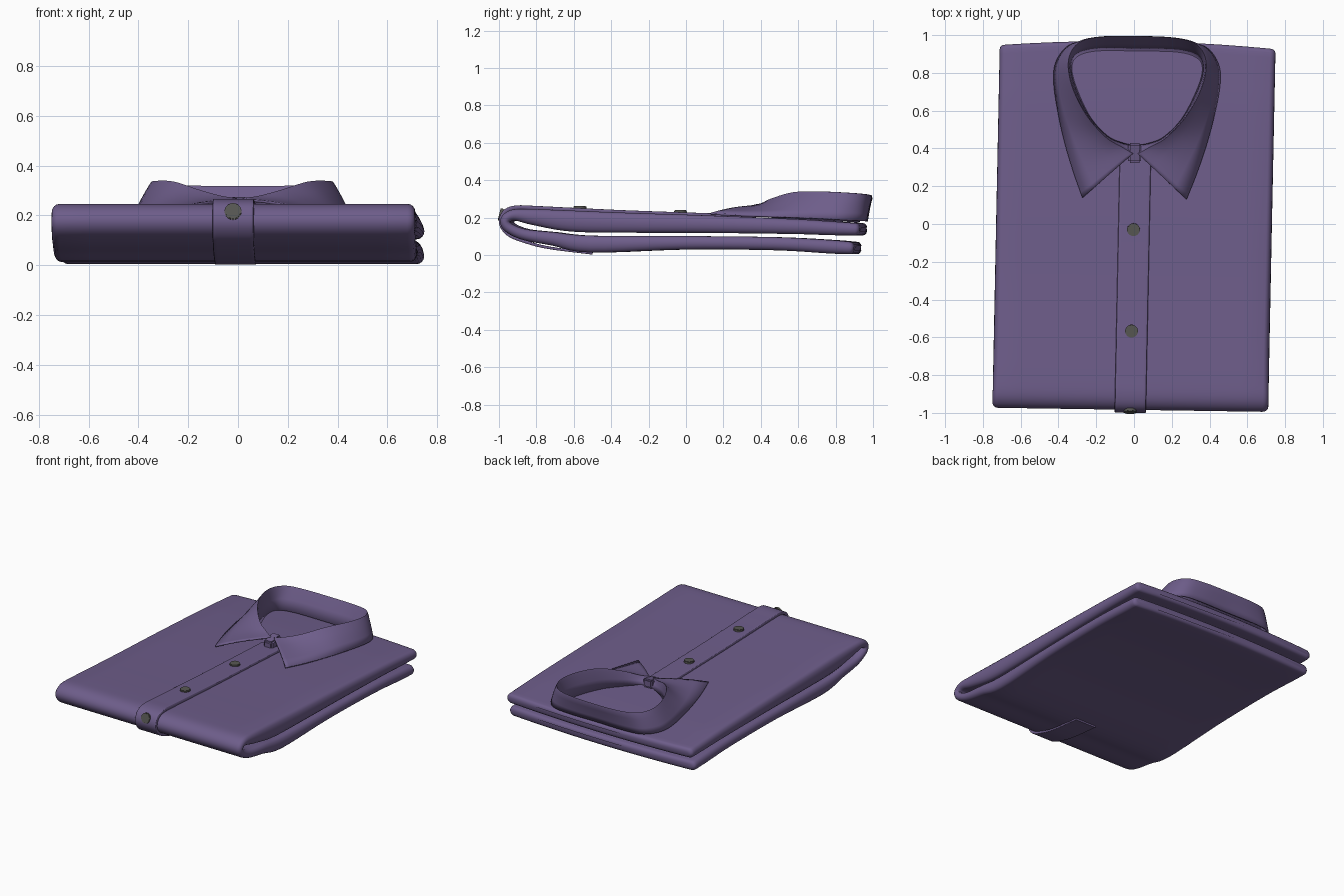
import bpy, bmesh, math
from mathutils import Vector

if "Cube" in bpy.data.objects:
    bpy.data.objects.remove(bpy.data.objects["Cube"])


def material(name, rgb):
    m = bpy.data.materials.new(name)
    m.diffuse_color = (*rgb, 1)
    m.use_nodes = True
    m.node_tree.nodes["Principled BSDF"].inputs["Base Color"].default_value = m.diffuse_color
    return m


PURPLE = material("purple cloth", (0.155, 0.11, 0.255))
GREY = material("dark grey button", (0.095, 0.095, 0.085))


def spline(pts, n):
    """Catmull-Rom curve through points of any dimension."""
    p = [Vector(q) for q in pts]
    p = [2 * p[0] - p[1]] + p + [2 * p[-1] - p[-2]]
    out = []
    for i in range(1, len(p) - 2):
        a, b, c, d = p[i - 1:i + 3]
        for k in range(n):
            t = k / n
            out.append(0.5 * (2 * b + (c - a) * t + (2 * a - 5 * b + 4 * c - d) * t * t
                              + (3 * b - a - 3 * c + d) * t ** 3))
    return out + [p[-2]]


def warp(x, y, z):
    """The shirt lies slightly askew, with sloping shoulders."""
    return (x + 0.02 * y, y - 0.015 * x - 0.06 * x * x * max(0, y), z)


def finish(name, bm, mat, angle=40):
    bmesh.ops.recalc_face_normals(bm, faces=bm.faces)
    me = bpy.data.meshes.new(name)
    bm.to_mesh(me)
    bm.free()
    ob = bpy.data.objects.new(name, me)
    bpy.context.collection.objects.link(ob)
    me.materials.append(mat)
    bpy.ops.object.select_all(action='DESELECT')
    ob.select_set(True)
    bpy.context.view_layer.objects.active = ob
    bpy.ops.object.shade_smooth_by_angle(angle=math.radians(angle))
    return ob


def folded_sheet(name, path, width, round_x, n=5, end_round=0.0):
    """Sweep a rounded slab along (y, z, half thickness) points."""
    pts = spline(path, n)
    rings = []
    for i, p in enumerate(pts):
        d = pts[min(i + 1, len(pts) - 1)] - pts[max(i - 1, 0)]
        d = Vector((d.x, d.y)).normalized()
        rings.append((Vector((p.x, p.y)), d, p.z, width))
    if end_round:
        for end, s in ((0, -1), (-1, 1)):
            c, d, h, w = rings[end]
            for k in (1, 2, 3):
                a = k * math.pi / 6.5
                r = (c + s * d * end_round * math.sin(a), d,
                     h * (0.25 + 0.75 * math.cos(a)), w - end_round * (1 - math.cos(a)))
                rings = [r] + rings if s < 0 else rings + [r]
    bm = bmesh.new()
    loops = []
    for c, d, h, w in rings:
        nrm = Vector((-d.y, d.x))
        cs = [(-(w - round_x) + 2 * (w - round_x) * k / 12, h) for k in range(13)]
        cs += [(w - round_x + round_x * math.sin(a), h * math.cos(a))
               for a in [math.pi * k / 8 for k in range(1, 8)]]
        cs += [(-x, -o) for x, o in cs]
        loop = []
        for x, o in cs:
            q = c + nrm * o
            loop.append(bm.verts.new(warp(x, q.x, max(q.y, 0))))
        loops.append(loop)
    m = len(loops[0])
    for a, b in zip(loops, loops[1:]):
        for k in range(m):
            bm.faces.new((a[k], a[(k + 1) % m], b[(k + 1) % m], b[k]))
    bm.faces.new(loops[0])
    bm.faces.new(loops[-1])
    return finish(name, bm, PURPLE, 50)


# Folded body: top layer, front fold, bottom layer
folded_sheet("shirt_body", [
    (0.945, .137, .033), (.8, .143, .037), (.6, .152, .040), (.1, .165, .047),
    (-.3, .172, .053), (-.6, .181, .056), (-.8, .202, .043), (-.9, .214, .031),
    (-.945, .2, .027), (-.957, .172, .026), (-.93, .14, .027), (-.85, .108, .030),
    (-.7, .086, .036), (-.5, .058, .045), (0, .065, .036), (.5, .060, .035),
    (.8, .044, .036), (.915, .037, .033)], 0.73, 0.03, end_round=0.022)

# Button placket running over the fold and underneath
folded_sheet("button_placket", [
    (.37, .206, .009), (.1, .215, .009), (-.3, .229, .009), (-.6, .242, .01),
    (-.8, .252, .01), (-.9, .255, .01), (-.96, .238, .01), (-.988, .195, .01),
    (-.982, .15, .01), (-.94, .104, .009), (-.85, .068, .008), (-.73, .038, .007),
    (-.5, .008, .006)], 0.083, 0.004)

# Collar: half curves from centre back to front, for band, fold rim and leaf edge
BAND = [(0, .92, .175), (.22, .918, .175), (.325, .885, .178), (.35, .82, .18),
        (.32, .71, .185), (.245, .56, .19), (.15, .46, .2), (.07, .425, .215), (.015, .415, .225)]
RIM = [(0, .993, .307), (.2, .987, .309), (.315, .955, .315), (.365, .865, .322),
       (.345, .73, .328), (.27, .58, .325), (.165, .46, .292), (.075, .405, .268), (.015, .37, .26)]
LEAF = [(0, .962, .18), (.23, .965, .18), (.355, .945, .182), (.425, .86, .186),
        (.437, .75, .193), (.41, .58, .2), (.372, .42, .207), (.325, .27, .213), (.275, .135, .22)]


def full(half):
    return spline([(-x, y, z) for x, y, z in half[:0:-1]] + half, 5)


band, rim, leaf = full(BAND), full(RIM), full(LEAF)
bm = bmesh.new()
columns = []
for b, r, l in zip(band, rim, leaf):
    up = Vector((0, 0, .006))
    col = [b, b.lerp(r, .5), b.lerp(r, .92), r + up, r.lerp(l, .08) + up * .6]
    col += [r.lerp(l, t) + up * 1.5 * math.sin(math.pi * t) for t in (.3, .5, .75, 1)]
    columns.append([bm.verts.new(warp(p.x, p.y + .06 * p.x ** 2 * p.y * .5, p.z)) for p in col])
for a, b in zip(columns, columns[1:]):
    for k in range(len(a) - 1):
        bm.faces.new((a[k], a[k + 1], b[k + 1], b[k]))
collar = finish("collar", bm, PURPLE, 60)
mod = collar.modifiers.new("cloth thickness", 'SOLIDIFY')
mod.thickness = 0.01
mod.offset = 0


# Small overlap tab that closes the collar band
bm = bmesh.new()
bmesh.ops.create_cube(bm, size=1)
for v in bm.verts:
    v.co = (.003 + v.co.x * .07, .375 + v.co.y * .105, .236 + v.co.z * .06 + v.co.y * .02)
bmesh.ops.bevel(bm, geom=bm.edges[:], offset=.01, segments=2, affect='EDGES')
finish("collar_tab", bm, PURPLE)

# Buttons: position and forward tilt
for i, (x, y, z, tilt) in enumerate([(-.003, -.03, .231, 2), (-.013, -.567, .253, 2),
                                     (-.02, -.990, .215, 76)]):
    bm = bmesh.new()
    bmesh.ops.create_cone(bm, cap_ends=True, segments=28, radius1=.034, radius2=.034, depth=.018)
    rims = [e for e in bm.edges if abs(e.verts[0].co.z - e.verts[1].co.z) < 1e-5]
    bmesh.ops.bevel(bm, geom=rims, offset=.003, segments=2, affect='EDGES')
    ob = finish(f"button_{i + 1}", bm, GREY)
    ob.location = (x, y, z)
    ob.rotation_euler.x = math.radians(tilt)
